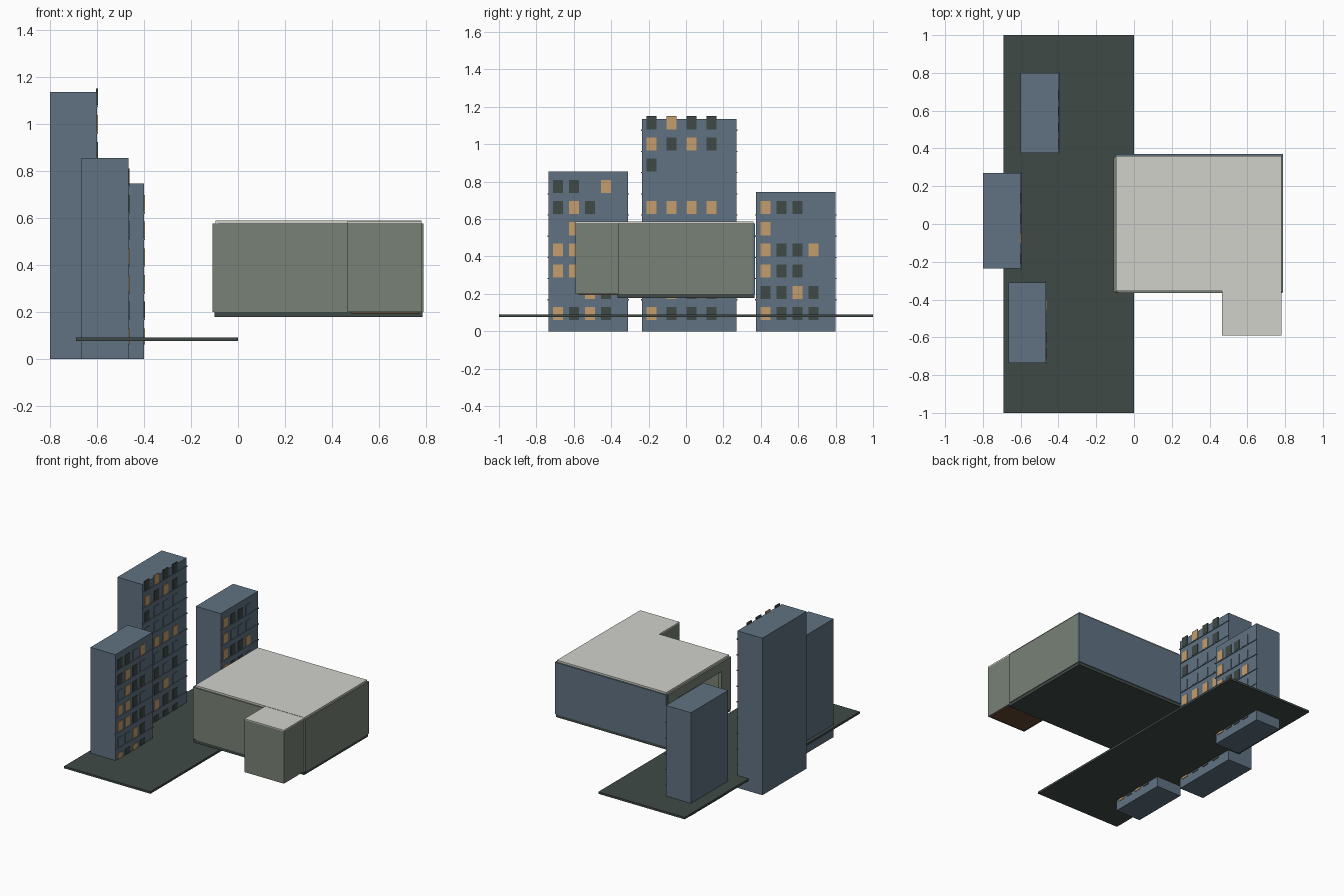
import bpy
import bmesh

old = bpy.data.objects.get("Cube")
if old:
    bpy.data.objects.remove(old)


def material(name, rgb):
    m = bpy.data.materials.new(name)
    m.use_nodes = True
    col = (*rgb, 1)
    m.diffuse_color = col
    m.node_tree.nodes["Principled BSDF"].inputs["Base Color"].default_value = col
    return m


BLUE = material("slate blue", (0.115, 0.168, 0.22))
DARK = material("dark green grey", (0.050, 0.068, 0.063))
LIT = material("warm window", (0.55, 0.34, 0.15))
WALL = material("grey green wall", (0.19, 0.22, 0.18))
ROOF = material("pale ceiling", (0.64, 0.64, 0.60))
WOOD = material("brown floor", (0.13, 0.065, 0.03))


def add_box(bm, x, y, z, mat=0):
    """Axis aligned box from (low, high) pairs."""
    verts = bmesh.ops.create_cube(bm, size=1)["verts"]
    for v in verts:
        v.co = [r[0] if c < 0 else r[1] for c, r in zip(v.co, (x, y, z))]
    for f in {f for v in verts for f in v.link_faces}:
        f.material_index = mat


def finish(name, bm, mats):
    mesh = bpy.data.meshes.new(name)
    bm.to_mesh(mesh)
    bm.free()
    for m in mats:
        mesh.materials.append(m)
    ob = bpy.data.objects.new(name, mesh)
    bpy.context.collection.objects.link(ob)
    return ob


def box(name, x, y, z, mat):
    bm = bmesh.new()
    add_box(bm, x, y, z)
    return finish(name, bm, [mat])


# Street slab
box("street", (-0.69, 0), (-1, 1), (0.075, 0.09), DARK)


# Towers: plain block, window plates and thin ledges on the +x side
def tower(name, x, y, top, first, step, rows):
    box(name + "_block", x, y, (0, top), BLUE)
    panes, ledges = bmesh.new(), bmesh.new()
    face = x[1]
    for r, row in enumerate(reversed(rows)):
        z = 0.095 + r * 0.1133
        for c, kind in enumerate(row):
            yc = first + c * step
            add_box(panes, (face - 0.004, face + 0.004),
                    (yc - 0.027, yc + 0.027), (z - 0.035, z + 0.035),
                    "BDL".index(kind))
        if r:
            add_box(ledges, (face - 0.004, face + 0.005),
                    (y[0] - 0.005, y[1] + 0.005), (z - 0.043, z - 0.037))
    finish(name + "_windows", panes, [BLUE, DARK, LIT])
    finish(name + "_ledges", ledges, [BLUE])


tower("tall_tower", (-0.80, -0.60), (-0.235, 0.27), 1.135, -0.185, 0.107,
      ["DLDD", "LDLD", "DBBB", "BBBB", "LLLL",
       "DBDB", "BDBD", "DDLB", "BLDD", "LDDD"])
tower("front_tower", (-0.665, -0.465), (-0.735, -0.31), 0.855, -0.685, 0.0855,
      ["DDBL", "DLDB", "BLDD", "LLDB", "LLDD", "BBLD", "LDLD"])
tower("back_tower", (-0.60, -0.40), (0.375, 0.80), 0.745, 0.425, 0.0855,
      ["LDDB", "LBBB", "LDDL", "LDDB", "DDLD", "LDDD"])

# Room shell
HEIGHT = (0.2, 0.575)
box("room_floor", (-0.10, 0.785), (-0.365, 0.365), (0.178, 0.2), DARK)
box("room_ceiling", (-0.095, 0.78), (-0.355, 0.36), (0.574, 0.588), ROOF)
box("front_wall", (-0.085, 0.775), (-0.365, -0.35), HEIGHT, WALL)
box("back_wall", (-0.10, 0.79), (0.355, 0.37), HEIGHT, BLUE)
box("left_wall", (0.77, 0.79), (-0.36, 0.355), HEIGHT, WALL)

# Wall with the wide window opening toward the towers
win = bmesh.new()
depth = (-0.108, -0.085)
for ys, zs in (((-0.36, 0.355), (0.2, 0.325)),
               ((-0.36, 0.355), (0.51, 0.575)),
               ((-0.36, -0.25), (0.325, 0.51)),
               ((0.25, 0.355), (0.325, 0.51))):
    add_box(win, depth, ys, zs)
finish("window_wall", win, [WALL])

# Side alcove
box("alcove_floor", (0.48, 0.77), (-0.575, -0.365), (0.193, 0.203), WOOD)
box("alcove_front_wall", (0.465, 0.78), (-0.59, -0.575), (0.2, 0.578), WALL)
for side, x in (("right", (0.465, 0.48)), ("left", (0.765, 0.78))):
    box("alcove_" + side + "_wall", x, (-0.575, -0.355), (0.2, 0.578), WALL)
box("alcove_ceiling", (0.465, 0.78), (-0.59, -0.355), (0.577, 0.586), ROOF)
